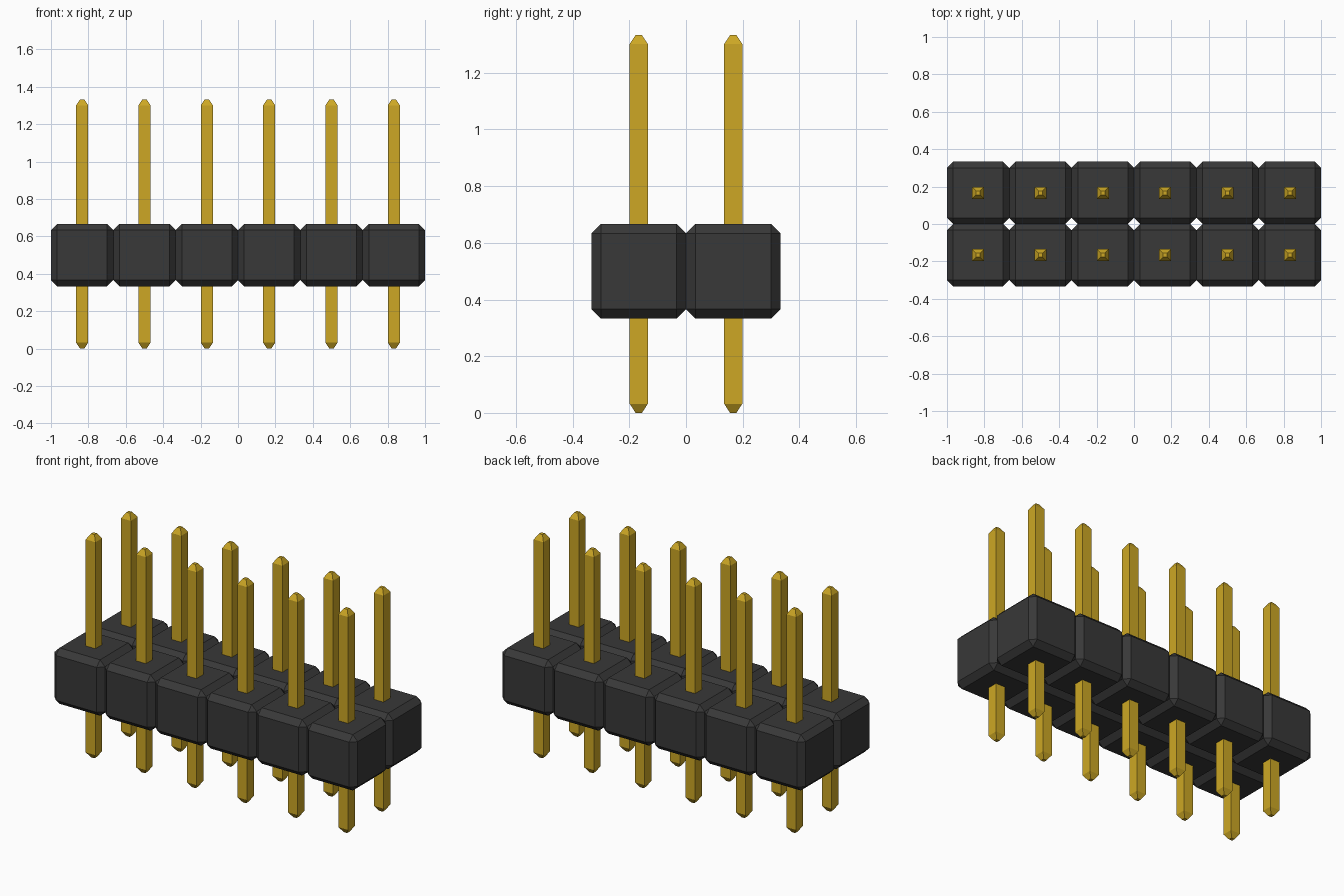
import bpy, bmesh

cube = bpy.data.objects.get("Cube")
if cube:
    bpy.data.objects.remove(cube, do_unlink=True)

PITCH = 1 / 3
COLUMNS, ROWS = 6, 2
CHAMFER = 0.033
PIN_HALF, TIP_HALF, TIP_LEN, PIN_TOP = 0.032, 0.011, 0.032, 4 / 3


def material(name, rgb):
    mat = bpy.data.materials.new(name)
    mat.use_nodes = True
    mat.diffuse_color = (*rgb, 1)
    bsdf = next(n for n in mat.node_tree.nodes if n.type == 'BSDF_PRINCIPLED')
    bsdf.inputs["Base Color"].default_value = (*rgb, 1)
    return mat


def finish(bm, name, mat):
    bmesh.ops.recalc_face_normals(bm, faces=bm.faces)
    mesh = bpy.data.meshes.new(name)
    bm.to_mesh(mesh)
    bm.free()
    mesh.materials.append(mat)
    return mesh


# Chamfered cube that houses one pin
def housing_mesh(mat):
    bm = bmesh.new()
    bmesh.ops.create_cube(bm, size=PITCH)
    bmesh.ops.bevel(bm, geom=bm.edges[:], offset=CHAMFER, segments=1,
                    affect='EDGES')
    return finish(bm, "housing_block", mat)


# Square pin with tapered ends, lofted through four square sections
def pin_mesh(mat):
    bm = bmesh.new()
    sections = [(0, TIP_HALF), (TIP_LEN, PIN_HALF),
                (PIN_TOP - TIP_LEN, PIN_HALF), (PIN_TOP, TIP_HALF)]
    rings = [[bm.verts.new((sx * h, sy * h, z))
              for sx, sy in ((-1, -1), (1, -1), (1, 1), (-1, 1))]
             for z, h in sections]
    for low, high in zip(rings, rings[1:]):
        for i in range(4):
            j = (i + 1) % 4
            bm.faces.new((low[i], low[j], high[j], high[i]))
    bm.faces.new(rings[0][::-1])
    bm.faces.new(rings[-1])
    return finish(bm, "pin", mat)


def place(name, mesh, location):
    obj = bpy.data.objects.new(name, mesh)
    obj.location = location
    bpy.context.scene.collection.objects.link(obj)


housing = housing_mesh(material("black_plastic", (0.04, 0.04, 0.04)))
pin = pin_mesh(material("gold_metal", (0.61, 0.39, 0.018)))

# Grid of housings and pins
for row in range(ROWS):
    for col in range(COLUMNS):
        x = (col - (COLUMNS - 1) / 2) * PITCH
        y = (row - (ROWS - 1) / 2) * PITCH
        tag = f"{row + 1}_{col + 1}"
        place(f"housing_block_{tag}", housing, (x, y, 0.5))
        place(f"pin_{tag}", pin, (x, y, 0))
